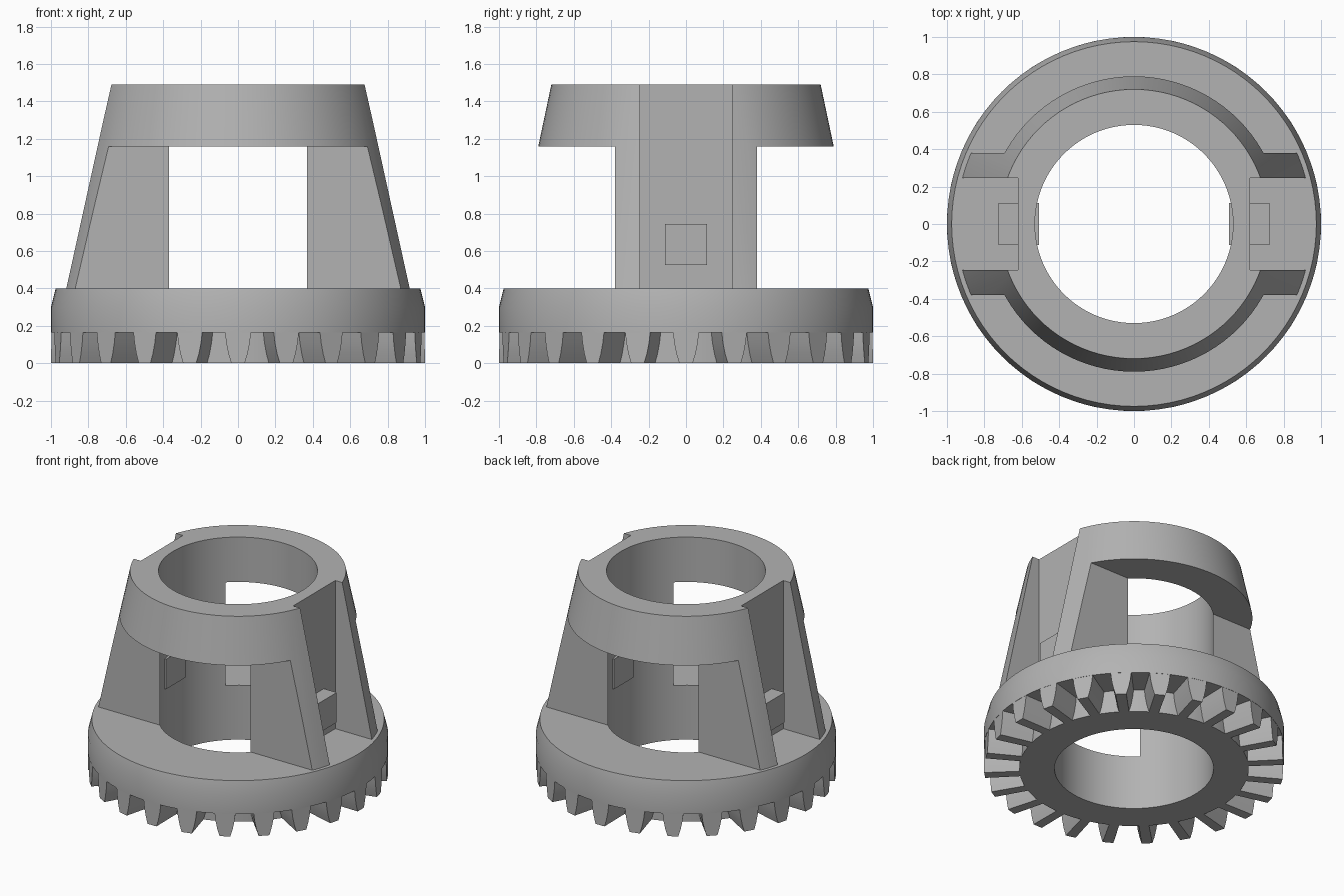
import bpy, bmesh, math
from mathutils import Matrix

if "Cube" in bpy.data.objects:
    bpy.data.objects.remove(bpy.data.objects["Cube"])

SEG = 96
TEETH = 24

grey = bpy.data.materials.new("plain_grey")
grey.diffuse_color = (0.45, 0.45, 0.45, 1)
grey.use_nodes = True
grey.node_tree.nodes["Principled BSDF"].inputs["Base Color"].default_value = grey.diffuse_color


def make_object(name, bm):
    bmesh.ops.recalc_face_normals(bm, faces=bm.faces)
    mesh = bpy.data.meshes.new(name)
    bm.to_mesh(mesh)
    bm.free()
    mesh.materials.append(grey)
    obj = bpy.data.objects.new(name, mesh)
    bpy.context.collection.objects.link(obj)
    return obj


def lathe(name, profile):
    """Spin a closed (radius, height) outline round the z axis."""
    bm = bmesh.new()
    rings = []
    for i in range(SEG):
        a = 2 * math.pi * i / SEG
        rings.append([bm.verts.new((r * math.cos(a), r * math.sin(a), z)) for r, z in profile])
    n = len(profile)
    for i in range(SEG):
        p, q = rings[i], rings[(i + 1) % SEG]
        for j in range(n):
            k = (j + 1) % n
            bm.faces.new((p[j], q[j], q[k], p[k]))
    return make_object(name, bm)


def box(name, x, y, z):
    bm = bmesh.new()
    size = Matrix.Diagonal((x[1] - x[0], y[1] - y[0], z[1] - z[0], 1))
    centre = Matrix.Translation([(v[0] + v[1]) / 2 for v in (x, y, z)])
    bmesh.ops.create_cube(bm, size=1, matrix=centre @ size)
    return make_object(name, bm)


def cut(obj, cutter):
    mod = obj.modifiers.new("cut", 'BOOLEAN')
    mod.operation = 'DIFFERENCE'
    mod.solver = 'EXACT'
    mod.object = cutter
    bpy.context.view_layer.objects.active = obj
    bpy.ops.object.modifier_apply(modifier=mod.name)
    bpy.data.objects.remove(cutter)


def smooth(obj):
    bpy.ops.object.select_all(action='DESELECT')
    obj.select_set(True)
    bpy.context.view_layer.objects.active = obj
    bpy.ops.object.shade_smooth_by_angle(angle=math.radians(25))


# Gear base: bottom hub ring, stepped up to the tooth floor, chamfered rim
base = lathe("gear_base", [(0.53, 0), (0.765, 0), (0.765, 0.165), (1.0, 0.165),
                           (1.0, 0.30), (0.975, 0.40), (0.53, 0.40)])
smooth(base)

# Crown teeth: tapered radial bars with bowed flanks
flank = [(0.070, 0.17), (0.063, 0.11), (0.051, 0.05), (0.036, 0.0)]
section = flank + [(-w, z) for w, z in reversed(flank)]
bm = bmesh.new()
for t in range(TEETH):
    rot = Matrix.Rotation(2 * math.pi * t / TEETH, 3, 'Z')
    ends = []
    for r, scale in ((0.76, 0.92), (1.0, 1.0)):
        end = []
        for w, z in section:
            x = w * scale
            v = bm.verts.new((x, -math.sqrt(r * r - x * x), z))
            v.co = rot @ v.co
            end.append(v)
        ends.append(end)
    inner, outer = ends
    n = len(section)
    for j in range(n):
        k = (j + 1) % n
        bm.faces.new((inner[j], inner[k], outer[k], outer[j]))
    bm.faces.new(inner)
    bm.faces.new(outer)
smooth(make_object("gear_teeth", bm))

# Conical collar, opened front and back and grooved on both sides
collar = lathe("collar", [(0.53, 0.40), (0.95, 0.40), (0.72, 1.49), (0.53, 1.49)])
for s in (-1, 1):
    cut(collar, box("window_cutter", (-1.2, 1.2), sorted((s * 0.38, s * 1.2)), (0.2, 1.16)))
    cut(collar, box("groove_cutter", sorted((s * 0.62, s * 1.2)), (-0.245, 0.245), (0.2, 1.7)))
smooth(collar)

# Square pegs through the groove walls
for s, side in ((-1, "left"), (1, "right")):
    box(side + "_peg", sorted((s * 0.507, s * 0.725)), (-0.112, 0.112), (0.525, 0.745))
